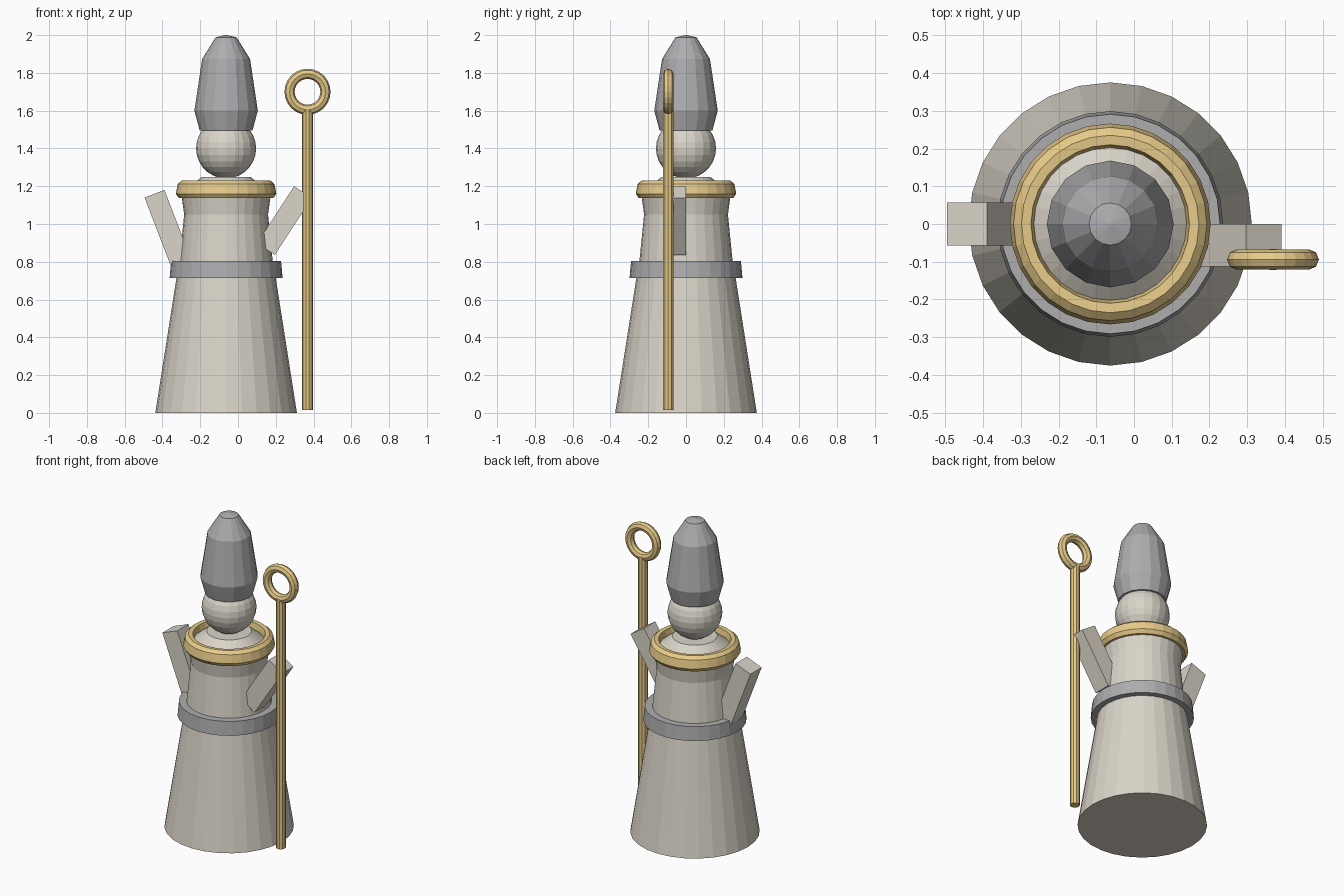
import bpy, math
from mathutils import Vector

if "Cube" in bpy.data.objects:
    bpy.data.objects.remove(bpy.data.objects["Cube"])

CX = -0.063  # axis of the figure


def material(name, rgb):
    m = bpy.data.materials.new(name)
    m.diffuse_color = (*rgb, 1)
    m.use_nodes = True
    m.node_tree.nodes["Principled BSDF"].inputs["Base Color"].default_value = m.diffuse_color
    return m


cloth = material("pale_cloth", (0.70, 0.66, 0.58))
gold = material("gold", (0.80, 0.60, 0.25))
grey = material("grey", (0.42, 0.42, 0.43))


def lathe(name, profile, sides, mat, closed=False, x=CX, y=0.0):
    """Revolve (radius, z) points; closed joins last point to first, otherwise ends are capped."""
    n = len(profile)
    verts = [(x + r * math.cos(2 * math.pi * i / sides), y + r * math.sin(2 * math.pi * i / sides), z)
             for r, z in profile for i in range(sides)]
    faces = []
    for k in range(n if closed else n - 1):
        a, b = k * sides, ((k + 1) % n) * sides
        for i in range(sides):
            j = (i + 1) % sides
            faces.append((a + i, a + j, b + j, b + i))
    if not closed:
        faces.append(tuple(reversed(range(sides))))
        faces.append(tuple(range((n - 1) * sides, n * sides)))
    me = bpy.data.meshes.new(name)
    me.from_pydata(verts, [], faces)
    me.materials.append(mat)
    ob = bpy.data.objects.new(name, me)
    bpy.context.collection.objects.link(ob)
    return ob


def arm(name, top, tilt, length, width=0.113):
    """Square bar hanging from its top centre, leaning outward by tilt degrees."""
    t = math.radians(tilt)
    axis = Vector((math.sin(t), 0, math.cos(t)))
    bpy.ops.mesh.primitive_cube_add(size=1, location=Vector(top) - axis * length / 2, rotation=(0, t, 0))
    ob = bpy.context.object
    ob.name = name
    ob.scale = (width, width, length)
    ob.data.materials.append(cloth)


# Robe with flared hem and sloping shoulders
lathe("robe", [(0.375, 0), (0.262, 0.72), (0.247, 0.80), (0.222, 1.05),
               (0.236, 1.15), (0.215, 1.18), (0.13, 1.248)], 28, cloth)

# Belt and collar rings
lathe("belt", [(0.23, 0.715), (0.299, 0.715), (0.291, 0.803), (0.23, 0.803)], 28, grey, True)
lathe("collar", [(0.20, 1.14), (0.250, 1.137), (0.266, 1.16), (0.256, 1.212),
                 (0.235, 1.23), (0.210, 1.228), (0.20, 1.18)], 28, gold, True)

# Head
bpy.ops.mesh.primitive_uv_sphere_add(segments=20, ring_count=14, radius=0.159, location=(CX, 0, 1.40))
head = bpy.context.object
head.name = "head"
head.data.materials.append(cloth)

# Tall hat
lathe("hat", [(0.14, 1.495), (0.168, 1.60), (0.127, 1.873), (0.056, 1.988), (0.004, 2.0)], 16, grey)

# Arms
arm("left_arm", (-0.442, 0, 1.16), -21, 0.38)
arm("right_arm", (0.344, -0.056, 1.169), 33, 0.36)

# Staff with ring head
lathe("staff_pole", [(0.029, 0.015), (0.029, 1.61)], 10, gold, x=0.368, y=-0.094)
bpy.ops.mesh.primitive_torus_add(major_segments=24, minor_segments=8, major_radius=0.095, minor_radius=0.027,
                                 location=(0.368, -0.094, 1.70), rotation=(math.pi / 2, 0, 0))
ring = bpy.context.object
ring.name = "staff_ring"
ring.data.materials.append(gold)
